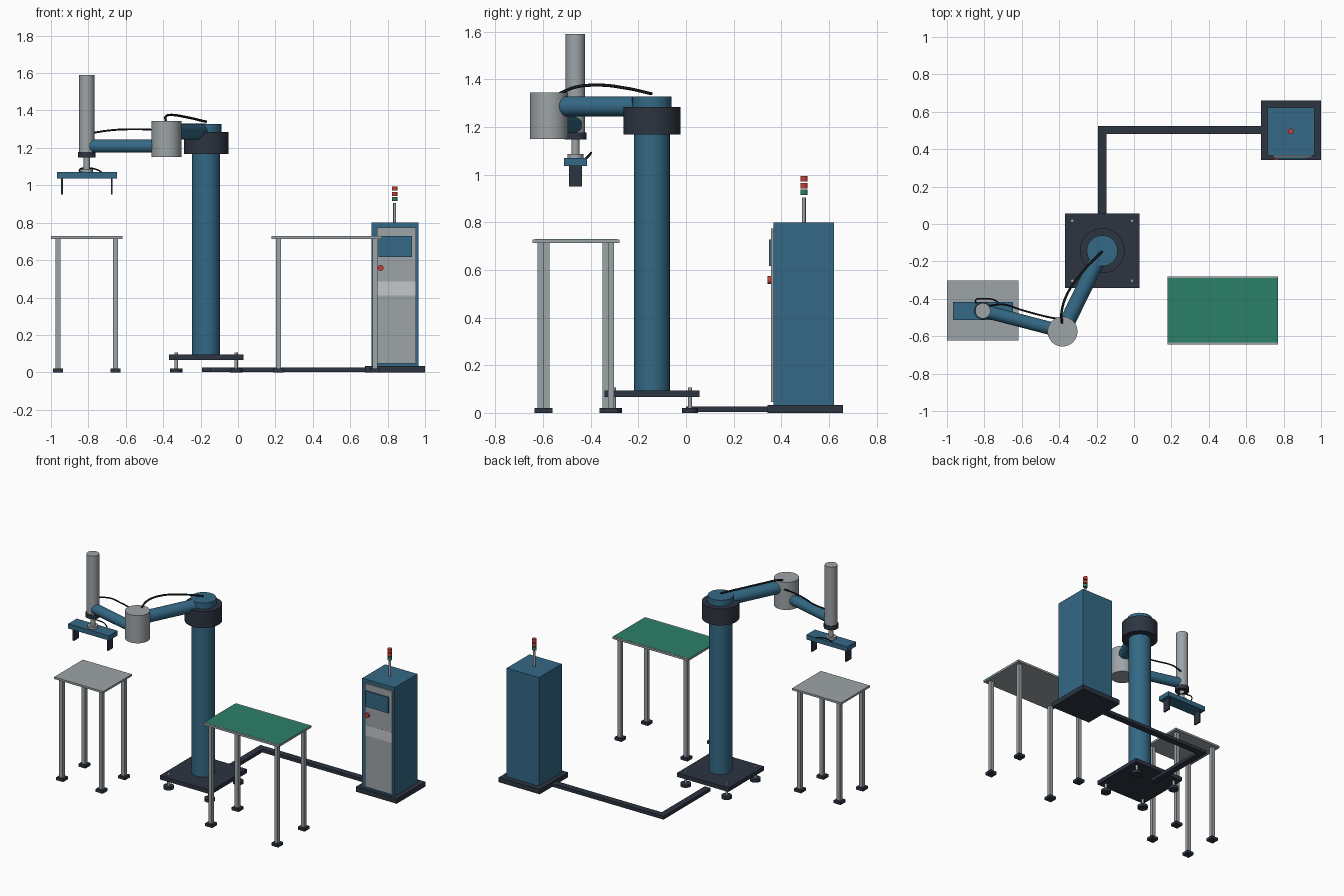
import bpy, math
from mathutils import Vector

if "Cube" in bpy.data.objects:
    bpy.data.objects.remove(bpy.data.objects["Cube"])


def material(name, rgb):
    m = bpy.data.materials.new(name)
    m.diffuse_color = (*rgb, 1)
    m.use_nodes = True
    m.node_tree.nodes["Principled BSDF"].inputs["Base Color"].default_value = m.diffuse_color
    return m


BLUE = material("steel blue", (0.034, 0.14, 0.235))
DARK = material("dark slate", (0.026, 0.035, 0.052))
GREY = material("grey metal", (0.34, 0.37, 0.39))
LIGHT = material("light grey", (0.55, 0.57, 0.58))
GREEN = material("green", (0.025, 0.22, 0.14))
RED = material("red", (0.58, 0.05, 0.04))
BLACK = material("hose black", (0.008, 0.009, 0.011))


def finish(name, mat, smooth=False):
    ob = bpy.context.object
    ob.name = name
    ob.data.materials.append(mat)
    if smooth:
        bpy.ops.object.shade_smooth_by_angle(angle=math.radians(35))
    return ob


def box(name, x, y, z, mat):
    """Box from (min, max) pairs."""
    bpy.ops.mesh.primitive_cube_add(size=1, location=[sum(p) / 2 for p in (x, y, z)])
    bpy.context.object.scale = [p[1] - p[0] for p in (x, y, z)]
    bpy.ops.object.transform_apply(location=False, rotation=False, scale=True)
    return finish(name, mat)


def rod(name, a, b, r, mat, sides=32):
    """Cylinder between two points."""
    a, b = Vector(a), Vector(b)
    bpy.ops.mesh.primitive_cylinder_add(vertices=sides, radius=r, depth=(b - a).length,
                                        location=(a + b) / 2)
    bpy.context.object.rotation_euler = (b - a).to_track_quat('Z', 'Y').to_euler()
    return finish(name, mat, True)


def post(name, xy, z0, z1, r, mat, sides=32):
    return rod(name, (*xy, z0), (*xy, z1), r, mat, sides)


def hose(name, points, r):
    """Smooth tube through points."""
    cu = bpy.data.curves.new(name, 'CURVE')
    cu.dimensions = '3D'
    cu.bevel_depth = r
    cu.bevel_resolution = 2
    cu.use_fill_caps = True
    sp = cu.splines.new('BEZIER')
    sp.bezier_points.add(len(points) - 1)
    for bp, p in zip(sp.bezier_points, points):
        bp.co = p
        bp.handle_left_type = bp.handle_right_type = 'AUTO'
    cu.materials.append(BLACK)
    bpy.context.collection.objects.link(bpy.data.objects.new(name, cu))


def table(name, x, y):
    """Table top on four square legs with foot pads."""
    box(name + "_top", x, y, (0.714, 0.728), GREY)
    for lx in (x[0] + 0.037, x[1] - 0.037):
        for ly in (y[0] + 0.035, y[1] - 0.035):
            def span(c, h):
                return (c - h, c + h)
            box(name + "_leg", span(lx, 0.013), span(ly, 0.013), (0.02, 0.714), GREY)
            box(name + "_foot", span(lx, 0.027), span(ly, 0.027), (0, 0.02), DARK)


# Key positions in plan
base = (-0.17, -0.143)
elbow = (-0.382, -0.575)
wrist = (-0.808, -0.464)

# Base plate with levelling feet
box("base_plate", (base[0] - 0.2, base[0] + 0.2), (base[1] - 0.2, base[1] + 0.2),
    (0.067, 0.095), DARK)
for sx in (-1, 1):
    for sy in (-1, 1):
        p = (base[0] + sx * 0.16, base[1] + sy * 0.16)
        post("levelling_foot", p, 0, 0.02, 0.034, DARK, 24)
        post("levelling_bolt", p, 0.02, 0.106, 0.009, GREY, 16)

# Column and shoulder
post("column", base, 0.095, 1.17, 0.075, BLUE)
post("shoulder_collar", base, 1.168, 1.285, 0.12, DARK, 48)
post("shoulder_cap", base, 1.285, 1.328, 0.083, BLUE)

# Arms
rod("upper_arm", (*base, 1.287), (*elbow, 1.287), 0.042, BLUE)
post("elbow_drum", elbow, 1.15, 1.345, 0.08, GREY, 40)
rod("forearm", (*elbow, 1.209), (*wrist, 1.209), 0.035, BLUE)

# Wrist and gripper
post("wrist_cylinder", wrist, 1.17, 1.59, 0.041, GREY)
post("wrist_collar", wrist, 1.148, 1.177, 0.047, DARK)
post("wrist_rod", wrist, 1.08, 1.15, 0.017, GREY, 24)
post("tool_flange", wrist, 1.068, 1.086, 0.034, GREY, 24)
box("gripper_bar", (-0.968, -0.648), (-0.512, -0.416), (1.037, 1.07), BLUE)
for fx in (-0.941, -0.675):
    box("gripper_finger", (fx - 0.005, fx + 0.005), (-0.492, -0.436), (0.95, 1.037), DARK)

# Hoses
hose("upper_hose", [(-0.17, -0.145, 1.34), (-0.27, -0.25, 1.363), (-0.355, -0.37, 1.376),
                    (-0.387, -0.47, 1.366), (-0.385, -0.535, 1.338)], 0.0065)
hose("forearm_hose", [(-0.385, -0.51, 1.29), (-0.46, -0.497, 1.297), (-0.6, -0.46, 1.299),
                      (-0.7, -0.43, 1.292), (-0.775, -0.437, 1.28)], 0.005)
hose("gripper_hose", [(-0.84, -0.43, 1.06), (-0.845, -0.405, 1.085), (-0.8, -0.4, 1.092),
                      (-0.75, -0.405, 1.082), (-0.72, -0.425, 1.062)], 0.004)

# Tables, one with a belt surface
table("small_table", (-1.0, -0.617), (-0.622, -0.302))
table("long_table", (0.18, 0.77), (-0.645, -0.28))
box("green_belt", (0.18, 0.77), (-0.634, -0.29), (0.722, 0.729), GREEN)

# Floor cable duct, an L from the base to the cabinet
box("duct_long", (-0.192, 0.69), (0.48, 0.525), (0.003, 0.026), DARK)
box("duct_short", (-0.192, -0.147), (0.0, 0.48), (0.003, 0.026), DARK)

# Control cabinet
box("cabinet_plinth", (0.68, 1.0), (0.342, 0.66), (0, 0.034), DARK)
box("cabinet_body", (0.713, 0.965), (0.367, 0.622), (0.034, 0.80), BLUE)
box("cabinet_door", (0.743, 0.953), (0.357, 0.367), (0.046, 0.775), GREY)
box("door_band", (0.743, 0.953), (0.356, 0.36), (0.41, 0.485), LIGHT)
box("screen", (0.752, 0.929), (0.348, 0.357), (0.617, 0.728), BLUE)
rod("stop_button", (0.763, 0.357, 0.558), (0.763, 0.342, 0.558), 0.016, RED, 24)

# Beacon stack
beacon = (0.838, 0.495)
post("beacon_pole", beacon, 0.80, 0.905, 0.008, GREY, 16)
for z, mat in ((0.915, GREEN), (0.943, RED), (0.972, RED)):
    post("beacon_lamp", beacon, z, z + 0.022, 0.015, mat, 24)
